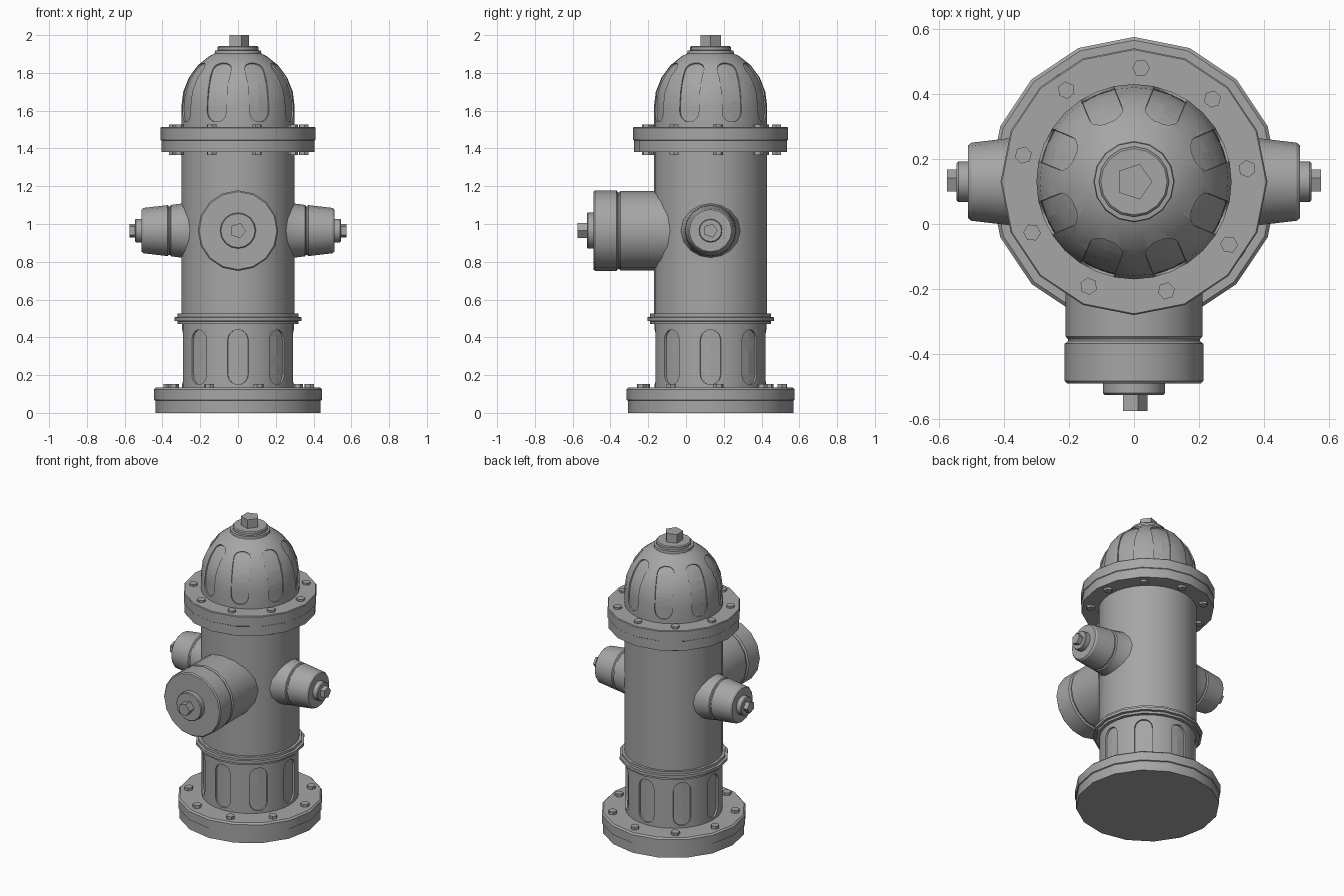
import bpy, bmesh, math
from mathutils import Vector, Matrix

if "Cube" in bpy.data.objects:
    bpy.data.objects.remove(bpy.data.objects["Cube"])

AXIS = Vector((0, 0.13, 0))      # centre line of the barrel
OUTLET = Vector((0, 0.13, 0.965))  # where the outlet axes meet
UP, FRONT, SIDE = Vector((0, 0, 1)), Vector((0, -1, 0)), Vector((1, 0, 0))

paint = bpy.data.materials.new("grey_paint")
paint.use_nodes = True
GREY = (0.38, 0.38, 0.38, 1)
paint.diffuse_color = GREY
paint.node_tree.nodes["Principled BSDF"].inputs["Base Color"].default_value = GREY


def finish(name, bm):
    bmesh.ops.recalc_face_normals(bm, faces=bm.faces)
    mesh = bpy.data.meshes.new(name)
    bm.to_mesh(mesh)
    bm.free()
    mesh.materials.append(paint)
    obj = bpy.data.objects.new(name, mesh)
    bpy.context.collection.objects.link(obj)
    return obj


def activate(obj):
    bpy.ops.object.select_all(action='DESELECT')
    obj.select_set(True)
    bpy.context.view_layer.objects.active = obj


def smooth(obj):
    activate(obj)
    bpy.ops.object.shade_smooth_by_angle(angle=math.radians(30))
    return obj


def skin(bm, loops):
    """Bridge a stack of equal vertex loops and cap both ends."""
    loops = [[bm.verts.new(p) for p in loop] for loop in loops]
    n = len(loops[0])
    for a, b in zip(loops, loops[1:]):
        for i in range(n):
            j = (i + 1) % n
            bm.faces.new((a[i], a[j], b[j], b[i]))
    bm.faces.new(loops[0][::-1])
    bm.faces.new(loops[-1])


def lathe(name, profile, sides, origin=AXIS, along=UP, across=SIDE):
    """Turn (distance, radius) points around an axis."""
    other = along.cross(across)
    bm = bmesh.new()
    loops = []
    for d, r in profile:
        angles = [math.tau * i / sides for i in range(sides)]
        loops.append([origin + along * d + across * r * math.cos(a)
                      + other * r * math.sin(a) for a in angles])
    skin(bm, loops)
    return smooth(finish(name, bm))


def bolt_ring(name, radius, low, high):
    bm = bmesh.new()
    for k in range(9):
        turn = math.radians(6.5 + 40 * k)
        place = Matrix.Translation(AXIS) @ Matrix.Rotation(turn, 4, 'Z')
        place = place @ Matrix.Translation((radius, 0, (low + high) / 2))
        bmesh.ops.create_cone(bm, cap_ends=True, segments=6, radius1=0.027,
                              radius2=0.027, depth=high - low, matrix=place)
    finish(name, bm)


def carve_panels(body, path, length, half, depth, offset):
    """Cut eight round-ended recesses that follow the surface path."""
    ends = [math.radians(a) for a in range(15, 91, 15)]
    rows = [(half * (1 - math.cos(a)), half * math.sin(a)) for a in ends]
    span = length - 2 * half
    middle = [(half + span * i / 8, half) for i in range(1, 8)]
    rows = rows + middle + [(length - s, w) for s, w in reversed(rows)]
    bm = bmesh.new()
    for k in range(8):
        centre = math.radians(offset + 45 * k)
        loops = []
        for s, w in rows:
            r, z, nr, nz = path(s)
            loop = []
            for push, order in ((-depth, (-1, 0, 1)), (0.02, (1, 0, -1))):
                for c in order:
                    a = centre + c * w / r
                    rr = r + nr * push
                    loop.append(AXIS + Vector((rr * math.cos(a), rr * math.sin(a),
                                               z + nz * push)))
            loops.append(loop)
        skin(bm, loops)
    cutter = finish(body.name + "_cutter", bm)
    cutter.hide_render = True
    mod = body.modifiers.new("panels", 'BOOLEAN')
    mod.operation, mod.solver, mod.object = 'DIFFERENCE', 'EXACT', cutter
    activate(body)
    bpy.ops.object.modifier_apply(modifier=mod.name)
    bpy.data.objects.remove(cutter)
    smooth(body)


# Base flange and its bolts
lathe("base_flange", [(0, 0.438), (0.065, 0.438), (0.068, 0.445), (0.125, 0.445),
                      (0.135, 0.435)], 16)
bolt_ring("base_bolts", 0.38, 0.13, 0.154)

# Lower barrel with recessed panels
lower = lathe("lower_barrel", [(0.12, 0.296), (0.49, 0.296)], 32)
carve_panels(lower, lambda s: (0.296, 0.15 + s, 1, 0), 0.29, 0.055, 0.012, 0)

# Stepped band and upper barrel
lathe("barrel_band", [(0.47, 0.32), (0.485, 0.32), (0.487, 0.335), (0.506, 0.335),
                      (0.508, 0.32), (0.525, 0.32)], 16)
lathe("upper_barrel", [(0.49, 0.3), (1.4, 0.3)], 32)

# Bonnet flange with bolts on both faces
lathe("bonnet_flange", [(1.38, 0.406), (1.443, 0.406), (1.446, 0.41), (1.509, 0.41),
                        (1.514, 0.406)], 16)
bolt_ring("bonnet_bolts_top", 0.35, 1.51, 1.527)
bolt_ring("bonnet_bolts_bottom", 0.35, 1.365, 1.385)

# Domed bonnet with recessed panels
DOME_R, DOME_H, SPRING = 0.3, 0.312, 1.62


def dome_path(s):
    rise = SPRING - 1.54
    if s < rise:
        return DOME_R, 1.54 + s, 1, 0
    a = (s - rise) / 0.306
    return (DOME_R * math.cos(a), SPRING + DOME_H * math.sin(a),
            math.cos(a), math.sin(a))


arc = [math.radians(a) for a in range(0, 76, 15)]
dome = lathe("bonnet_dome", [(1.5, DOME_R)] + [(SPRING + DOME_H * math.sin(a),
             DOME_R * math.cos(a)) for a in arc], 32)
carve_panels(dome, dome_path, 0.34, 0.055, 0.009, 22.5)
lathe("dome_collar", [(1.89, 0.125), (1.918, 0.122), (1.92, 0.108), (1.936, 0.108),
                      (1.942, 0.102)], 16)
lathe("operating_nut", [(1.93, 0.057), (2.0, 0.057)], 5)

# Large front outlet
lathe("front_outlet", [(0.1, 0.21), (0.476, 0.21), (0.484, 0.203), (0.49, 0.203),
                       (0.498, 0.213), (0.612, 0.213), (0.62, 0.206)],
      16, OUTLET, FRONT)
lathe("front_cap_disc", [(0.61, 0.095), (0.65, 0.095), (0.655, 0.09)],
      16, OUTLET, FRONT)
lathe("front_cap_nut", [(0.65, 0.042), (0.705, 0.042)], 5, OUTLET, FRONT)

# Small outlets on both sides
for label, sign in (("left", 1), ("right", -1)):
    out = SIDE * sign
    back = Vector((0, 1, 0))
    lathe(label + "_outlet", [(0.2, 0.175), (0.265, 0.154), (0.3, 0.143),
                              (0.355, 0.136), (0.36, 0.128), (0.366, 0.128),
                              (0.372, 0.135), (0.5, 0.12), (0.51, 0.112)],
          16, OUTLET, out, back)
    lathe(label + "_cap_disc", [(0.5, 0.062), (0.54, 0.062), (0.545, 0.058)],
          16, OUTLET, out, back)
    lathe(label + "_cap_nut", [(0.54, 0.038), (0.575, 0.038)], 5, OUTLET, out, back)
